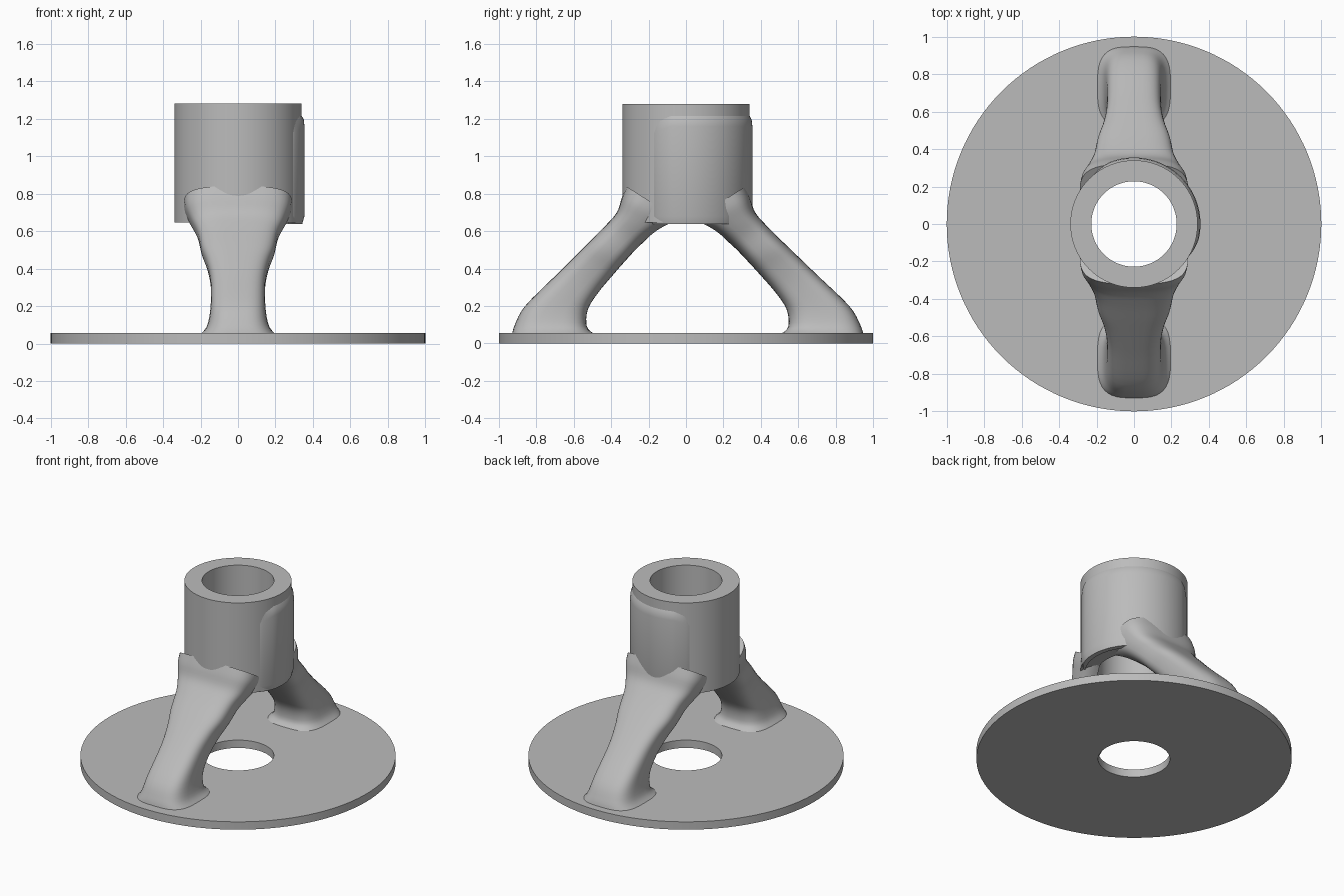
import bpy, bmesh, math

if "Cube" in bpy.data.objects:
    bpy.data.objects.remove(bpy.data.objects["Cube"])

grey = bpy.data.materials.new("plain grey")
grey.diffuse_color = (0.5, 0.5, 0.5, 1)
grey.use_nodes = True
grey.node_tree.nodes["Principled BSDF"].inputs["Base Color"].default_value = grey.diffuse_color


def make_object(name, bm, angle=35):
    bmesh.ops.recalc_face_normals(bm, faces=bm.faces)
    mesh = bpy.data.meshes.new(name)
    bm.to_mesh(mesh)
    bm.free()
    mesh.materials.append(grey)
    obj = bpy.data.objects.new(name, mesh)
    bpy.context.collection.objects.link(obj)
    bpy.ops.object.select_all(action='DESELECT')
    obj.select_set(True)
    bpy.context.view_layer.objects.active = obj
    bpy.ops.object.shade_smooth_by_angle(angle=math.radians(angle))
    return obj


def bridge(bm, rings, closed_path=False):
    """Join consecutive closed loops of vertices with quads."""
    n = len(rings[0])
    pairs = list(zip(rings, rings[1:]))
    if closed_path:
        pairs.append((rings[-1], rings[0]))
    for a, b in pairs:
        for i in range(n):
            j = (i + 1) % n
            bm.faces.new((a[i], a[j], b[j], b[i]))


def tube(name, r_in, r_out, z0, z1, n=96):
    bm = bmesh.new()
    rings = [[bm.verts.new((r * math.cos(2 * math.pi * i / n),
                            r * math.sin(2 * math.pi * i / n), z)) for i in range(n)]
             for r, z in ((r_in, z0), (r_out, z0), (r_out, z1), (r_in, z1))]
    bridge(bm, rings, closed_path=True)
    return make_object(name, bm)


def smooth_path(rows, steps=4):
    """Catmull-Rom interpolation through rows of numbers."""
    p = [rows[0]] + rows + [rows[-1]]
    out = []
    for k in range(1, len(p) - 2):
        for s in range(steps):
            t = s / steps
            out.append([0.5 * (2 * b + (c - a) * t + (2 * a - 5 * b + 4 * c - d) * t * t
                               + (3 * b - a - 3 * c + d) * t ** 3)
                        for a, b, c, d in zip(*p[k - 1:k + 3])])
    return out + [rows[-1]]


# Flat round base and upright collar, both with the same bore
tube("base_plate", 0.228, 1.0, 0, 0.055, 128)
tube("collar", 0.228, 0.34, 0.645, 1.28)

# Bore cutter that trims the legs
bm = bmesh.new()
bmesh.ops.create_cone(bm, cap_ends=True, segments=96, radius1=0.2285, radius2=0.2285, depth=3)
cutter = make_object("bore_cutter", bm)
cutter.hide_render = True

# Leg sections: outer distance, outer z, inner distance, inner z, half width
SECTIONS = [
    [0.93, 0.05, 0.49, 0.05, 0.20],
    [0.915, 0.10, 0.53, 0.09, 0.165],
    [0.86, 0.20, 0.525, 0.18, 0.147],
    [0.70, 0.36, 0.47, 0.27, 0.146],
    [0.60, 0.46, 0.395, 0.36, 0.165],
    [0.52, 0.54, 0.325, 0.44, 0.195],
    [0.43, 0.63, 0.25, 0.52, 0.215],
    [0.37, 0.70, 0.17, 0.585, 0.25],
    [0.343, 0.78, 0.08, 0.625, 0.28],
    [0.32, 0.84, 0.0, 0.637, 0.29],
]


def leg(name, side, foot_shift):
    bm = bmesh.new()
    n = 40
    rings = []
    for yo, zo, yi, zi, w in smooth_path(SECTIONS):
        ring = []
        for i in range(n):
            a = 2 * math.pi * i / n
            c, s = math.cos(a), math.sin(a)
            # rounded-square cross-section
            u = math.copysign(abs(c) ** 0.62, c)
            v = math.copysign(abs(s) ** 0.62, s)
            f = (1 + v) / 2
            y, z = yi + (yo - yi) * f, zi + (zo - zi) * f
            y += foot_shift * max(0, 1 - z / 0.55)
            ring.append(bm.verts.new((w * u, side * y, z)))
        rings.append(ring)
    bridge(bm, rings)
    bm.faces.new(rings[0])
    bm.faces.new(rings[-1])
    obj = make_object(name, bm, 50)
    cut = obj.modifiers.new("bore", 'BOOLEAN')
    cut.operation = 'DIFFERENCE'
    cut.solver = 'EXACT'
    cut.object = cutter


leg("front_leg", -1, 0.0)
leg("back_leg", 1, 0.02)

# Thin raised skin wrapped around the right and back of the collar
bm = bmesh.new()
rings = []
for i in range(49):
    t = i / 48
    a = math.radians(-34 + 166 * t)
    rise = min(1, 8 * t, 8 * (1 - t))
    r = 0.332 + 0.023 * rise ** 0.6
    top = 1.16 + 0.06 * rise ** 0.6
    rings.append([bm.verts.new((q * math.cos(a), q * math.sin(a), z)) for q, z in (
        (0.31, 0.638), (r - 0.012, 0.638), (r, 0.68), (r, top - 0.06),
        (r - 0.004, top - 0.025), (0.338, top), (0.31, top))])
bridge(bm, rings)
bm.faces.new(rings[0])
bm.faces.new(rings[-1])
make_object("collar_skin", bm, 40)
